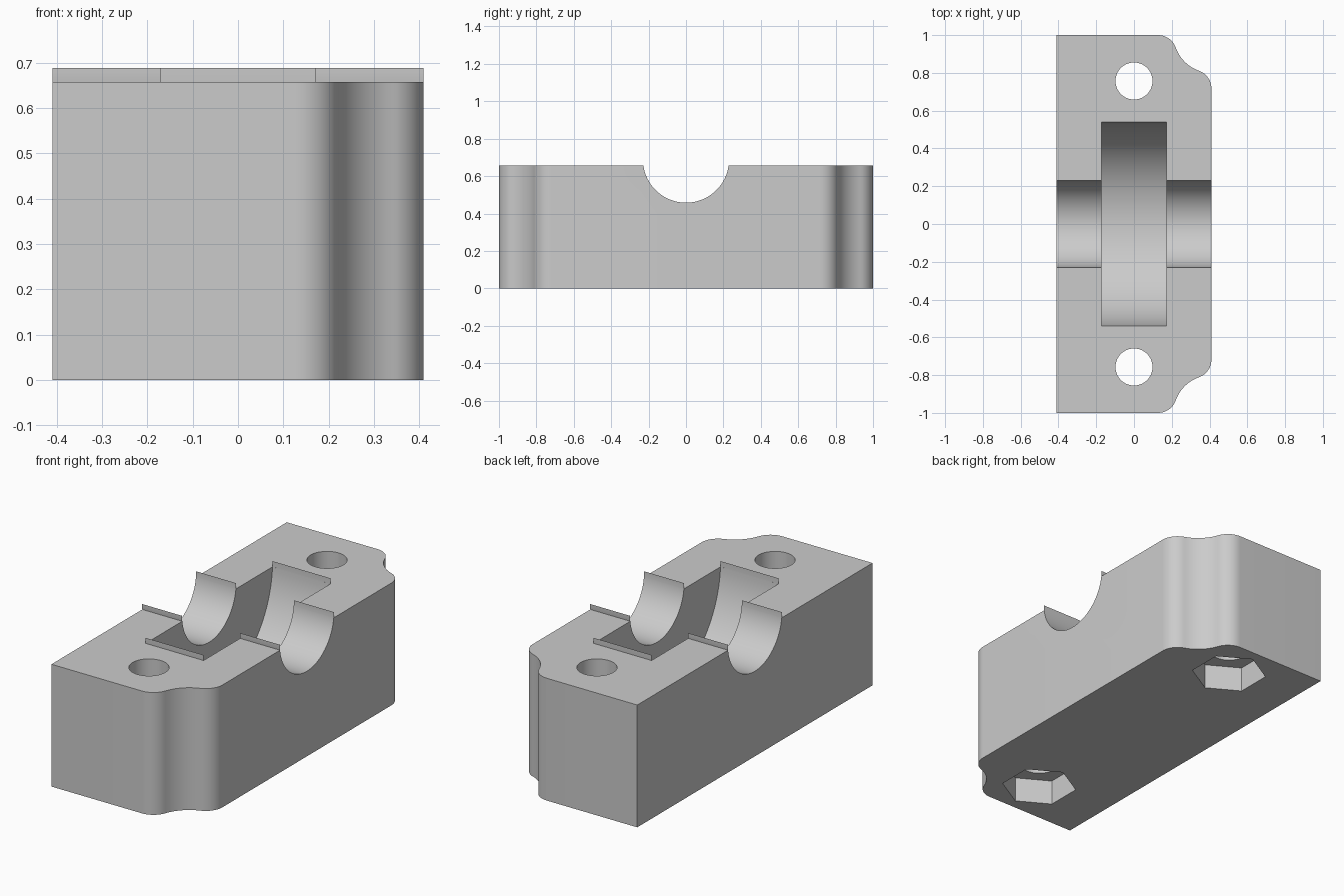
import bpy, bmesh, math
from mathutils import Matrix

if "Cube" in bpy.data.objects:
    bpy.data.objects.remove(bpy.data.objects["Cube"])

HALF_X, HALF_Y, TOP = 0.41, 1.0, 0.658
AXIS_Z = 0.688                     # shared axis of shaft groove and wheel pocket
SHAFT_R, WHEEL_R, WHEEL_HALF = 0.23, 0.54, 0.172
BOLT_Y, BOLT_R, NUT_R, NUT_DEPTH = 0.757, 0.098, 0.19, 0.136

grey = bpy.data.materials.new("plain grey")
grey.use_nodes = True
colour = (0.6, 0.6, 0.6, 1)
grey.diffuse_color = colour
grey.node_tree.nodes["Principled BSDF"].inputs["Base Color"].default_value = colour


def make_object(name, bm):
    mesh = bpy.data.meshes.new(name)
    bm.to_mesh(mesh)
    bm.free()
    mesh.materials.append(grey)
    obj = bpy.data.objects.new(name, mesh)
    bpy.context.collection.objects.link(obj)
    return obj


def select_only(obj):
    bpy.ops.object.select_all(action="DESELECT")
    obj.select_set(True)
    bpy.context.view_layer.objects.active = obj


def arc(cx, cy, r, start, end, steps=12):
    angles = [start + (end - start) * i / steps for i in range(steps + 1)]
    return [(cx + r * math.cos(a), cy + r * math.sin(a)) for a in angles]


def cylinder(name, r, length, location, rotation, sides):
    bm = bmesh.new()
    bmesh.ops.create_cone(bm, cap_ends=True, segments=sides, radius1=r, radius2=r,
                          depth=length, matrix=Matrix.Translation(location) @ rotation)
    obj = make_object(name, bm)
    obj.hide_render = True
    return obj


def cut(target, cutter):
    mod = target.modifiers.new("cut", "BOOLEAN")
    mod.operation, mod.solver, mod.object = "DIFFERENCE", "EXACT", cutter
    select_only(target)
    bpy.ops.object.modifier_apply(modifier=mod.name)
    bpy.data.objects.remove(cutter)


# Outline: scooped corners with rounded shoulders on the +x side
scoop, fillet = 0.2, 0.1
reach = math.sqrt((scoop + fillet) ** 2 - fillet ** 2)
tilt = math.asin(fillet / (scoop + fillet))
quarter = math.pi / 2
corner = arc(HALF_X - fillet, HALF_Y - reach, fillet, 0, quarter - tilt)
corner += arc(HALF_X, HALF_Y, scoop, -quarter - tilt, -math.pi + tilt)[1:]
corner += arc(HALF_X - reach, HALF_Y - fillet, fillet, tilt, quarter)[1:]
outline = corner + [(-HALF_X, HALF_Y), (-HALF_X, -HALF_Y)]
outline += [(x, -y) for x, y in reversed(corner)]

# Block body
bm = bmesh.new()
base = bm.faces.new([bm.verts.new((x, y, 0)) for x, y in outline])
top = bmesh.ops.extrude_face_region(bm, geom=[base])
bmesh.ops.translate(bm, vec=(0, 0, TOP),
                    verts=[v for v in top["geom"] if isinstance(v, bmesh.types.BMVert)])
bmesh.ops.recalc_face_normals(bm, faces=bm.faces)
body = make_object("bearing_block", bm)

# Shaft groove and wheel pocket
along_x = Matrix.Rotation(quarter, 4, "Y")
cut(body, cylinder("groove_cutter", SHAFT_R, 1.2, (0, 0, AXIS_Z), along_x, 96))
cut(body, cylinder("pocket_cutter", WHEEL_R, 2 * WHEEL_HALF, (0, 0, AXIS_Z), along_x, 128))

# Bolt holes with hexagonal nut recesses underneath
upright = Matrix.Identity(4)
for side in (-1, 1):
    y = side * BOLT_Y
    cut(body, cylinder("bolt_cutter", BOLT_R, 2, (0, y, 0.5), upright, 64))
    cut(body, cylinder("nut_cutter", NUT_R, 2 * NUT_DEPTH, (0, y, 0), upright, 6))

select_only(body)
bpy.ops.object.shade_smooth_by_angle(angle=math.radians(30))


# Thin lips that carry the curved walls up to the axis height
def lip(name, r, x0, x1, side):
    drop = math.asin((AXIS_Z - TOP) / r)
    bm = bmesh.new()
    rows = []
    for i in range(4):
        a = -drop * i / 3
        y, z = side * r * math.cos(a), AXIS_Z + r * math.sin(a)
        rows.append([bm.verts.new((x, y, z)) for x in (x0, x1)])
    for a, b in zip(rows, rows[1:]):
        quad = [a[0], a[1], b[1], b[0]]
        bm.faces.new(quad if side < 0 else quad[::-1])
    bmesh.ops.recalc_face_normals(bm, faces=bm.faces)
    bm.normal_update()
    if bm.faces[:][0].normal.y * side > 0:
        bmesh.ops.reverse_faces(bm, faces=bm.faces)
    select_only(make_object(name, bm))
    bpy.ops.object.shade_smooth_by_angle(angle=math.radians(30))


for side, word in ((-1, "front"), (1, "back")):
    lip(f"pocket_lip_{word}", WHEEL_R, -WHEEL_HALF, WHEEL_HALF, side)
    lip(f"groove_lip_{word}_right", SHAFT_R, -HALF_X, -WHEEL_HALF, side)
    lip(f"groove_lip_{word}_left", SHAFT_R, WHEEL_HALF, HALF_X, side)
